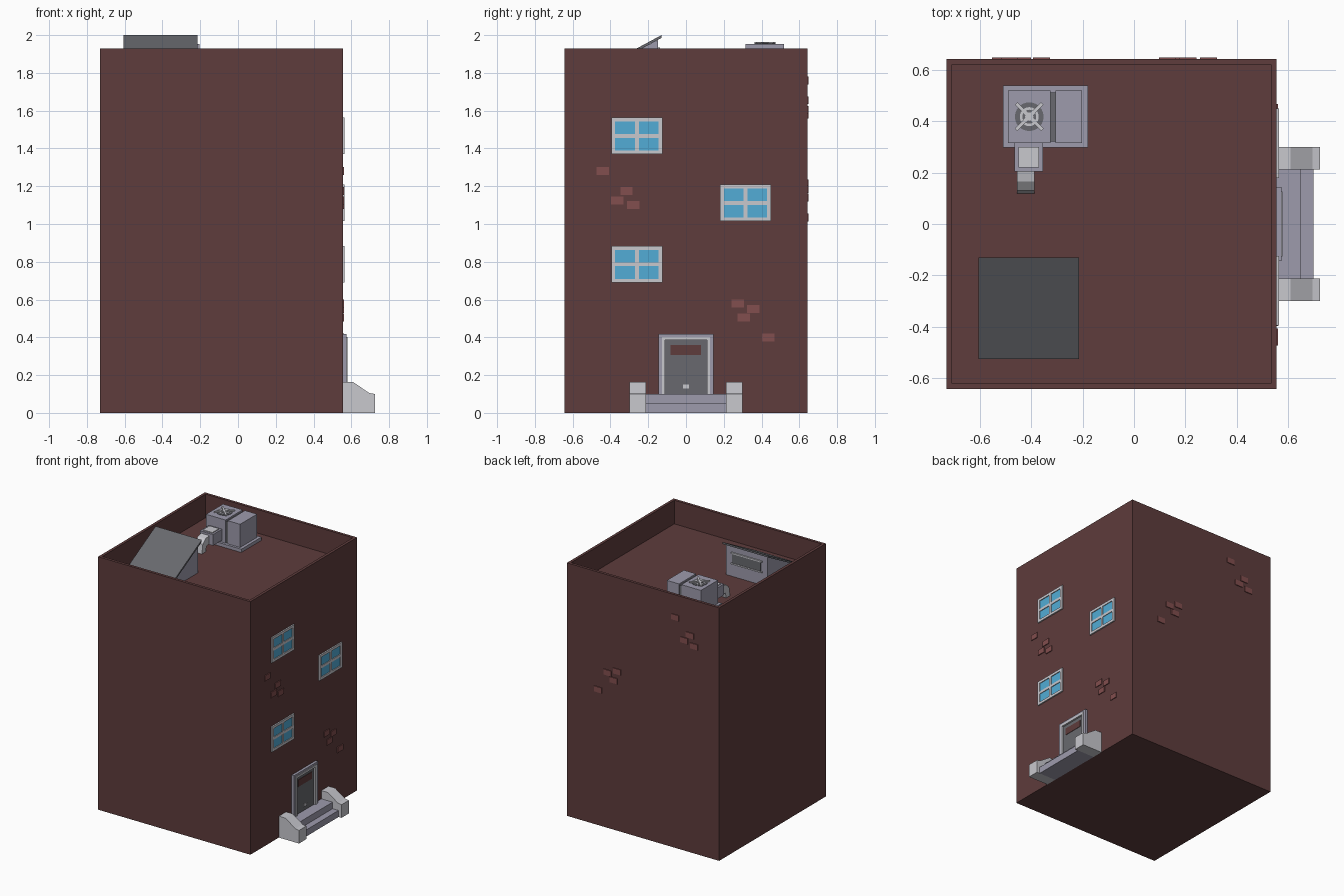
import bpy, bmesh, math
from mathutils import Matrix, Vector

if "Cube" in bpy.data.objects:
    bpy.data.objects.remove(bpy.data.objects["Cube"], do_unlink=True)


def material(name, *srgb):
    m = bpy.data.materials.new(name)
    col = [((c / 255 + 0.055) / 1.055) ** 2.4 for c in srgb] + [1]
    m.diffuse_color = col
    m.use_nodes = True
    m.node_tree.nodes["Principled BSDF"].inputs["Base Color"].default_value = col
    return m


WALL = material("dark brick", 94, 60, 60)
BRICK = material("loose brick", 130, 78, 78)
LIGHT = material("pale stone", 200, 200, 206)
STONE = material("lilac grey", 157, 155, 172)
DARK = material("dark grey", 104, 105, 110)
GLASS = material("blue glass", 82, 172, 214)


def finish(name, bm, mat):
    bmesh.ops.recalc_face_normals(bm, faces=bm.faces)
    me = bpy.data.meshes.new(name)
    bm.to_mesh(me)
    bm.free()
    me.materials.append(mat)
    ob = bpy.data.objects.new(name, me)
    bpy.context.collection.objects.link(ob)
    return ob


def boxes(name, mat, *spans):
    """Each span is (x0, x1, y0, y1, z0, z1)."""
    bm = bmesh.new()
    for x0, x1, y0, y1, z0, z1 in spans:
        mid = Vector((x0 + x1, y0 + y1, z0 + z1)) / 2
        size = Matrix.Diagonal((x1 - x0, y1 - y0, z1 - z0, 1))
        bmesh.ops.create_cube(bm, size=1, matrix=Matrix.Translation(mid) @ size)
    return finish(name, bm, mat)


def extrude(name, mat, profile, offset):
    """Extrude a closed 3D outline along an offset."""
    bm = bmesh.new()
    face = bm.faces.new([bm.verts.new(p) for p in profile])
    new = bmesh.ops.extrude_face_region(bm, geom=[face], use_keep_orig=True)["geom"]
    bmesh.ops.translate(bm, vec=offset, verts=[v for v in new if isinstance(v, bmesh.types.BMVert)])
    return finish(name, bm, mat)


L, R, D, TOP, ROOF = -0.73, 0.555, 0.643, 1.93, 1.75

# Tower with parapet and sunken roof
bm = bmesh.new()
bmesh.ops.create_cube(bm, size=1, matrix=Matrix.Translation(((L + R) / 2, 0, TOP / 2))
                      @ Matrix.Diagonal((R - L, 2 * D, TOP, 1)))
roof = max(bm.faces, key=lambda f: f.calc_center_median().z)
bmesh.ops.inset_region(bm, faces=[roof], thickness=0.03)
well = bmesh.ops.extrude_face_region(bm, geom=[roof])["geom"]
bmesh.ops.translate(bm, vec=(0, 0, ROOF - TOP), verts=[v for v in well if isinstance(v, bmesh.types.BMVert)])
if roof.is_valid:
    bm.faces.remove(roof)
finish("tower", bm, WALL)

# Windows
for i, (y, z) in enumerate([(-0.395, 1.37), (0.18, 1.015), (-0.395, 0.69)]):
    w, h, t = 0.27, 0.193, 0.02
    my, mz = y + w / 2, z + h / 2
    a, b = R - 0.01, R + 0.01
    boxes(f"window_frame_{i}", LIGHT,
          (a, b, y, y + w, z, z + t), (a, b, y, y + w, z + h - t, z + h),
          (a, b, y, y + t, z + t, z + h - t), (a, b, y + w - t, y + w, z + t, z + h - t),
          (a, b, my - t / 2, my + t / 2, z + t, z + h - t),
          (a, b - 0.001, y + t, y + w - t, mz - t / 2, mz + t / 2))
    boxes(f"window_glass_{i}", GLASS, (a, R + 0.004, y + t, y + w - t, z + t, z + h - t))

# Protruding bricks: two scatter patterns, used on the side and the back
high = [(0, 0), (0.125, -0.105), (0.075, -0.155), (0.16, -0.18)]
low = [(0, 0), (0.08, -0.03), (0.03, -0.075), (0.16, -0.18)]
BW, BH, BT = 0.033, 0.021, 0.006
for name, pattern, u, v in (("high", high, -0.44, 1.28), ("low", low, 0.275, 0.58)):
    boxes(f"side_bricks_{name}", BRICK,
          *[(R - BT, R + BT, u + p - BW, u + p + BW, v + q - BH, v + q + BH) for p, q in pattern])
for name, pattern, u, v, s in (("high", high, -0.36, 1.76, -1), ("low", low, 0.13, 1.215, 1)):
    boxes(f"back_bricks_{name}", BRICK,
          *[(u + s * p - BW, u + s * p + BW, D - BT, D + BT, v + q - BH, v + q + BH) for p, q in pattern])


# Doorway: nested frames, panel, window and letter slot
def door_frame(name, mat, half, top, t, x):
    boxes(name, mat, (R - 0.01, x, -half, t - half, 0.1, top), (R - 0.01, x, half - t, half, 0.1, top),
          (R - 0.01, x, t - half, half - t, top - t, top))


door_frame("door_surround", STONE, 0.145, 0.418, 0.022, R + 0.02)
door_frame("door_trim", LIGHT, 0.126, 0.403, 0.016, R + 0.024)
boxes("door_panel", DARK, (R - 0.01, R + 0.01, -0.115, 0.115, 0.1, 0.395))
boxes("door_window", WALL, (R, R + 0.013, -0.083, 0.08, 0.307, 0.36))
boxes("letter_slot", LIGHT, (R, R + 0.016, -0.017, 0.015, 0.13, 0.15))

# Steps and their sloped side walls
boxes("steps", STONE, (R, 0.70, -0.213, 0.213, 0, 0.05), (R, 0.65, -0.213, 0.213, 0.05, 0.1))
cheek = [(R, 0), (0.725, 0), (0.725, 0.1), (0.695, 0.105), (0.61, 0.163), (R, 0.163)]
for side, y in (("right", -0.3), ("left", 0.212)):
    extrude(f"step_wall_{side}", LIGHT, [(x, y, z) for x, z in cheek], (0, 0.088, 0))

# Roof access: wedge hut under a sloped lid, with a slotted back wall
hut = [(-0.5, ROOF), (-0.148, ROOF), (-0.148, 1.975), (-0.5, 1.785)]
extrude("roof_hut", STONE, [(-0.585, y, z) for y, z in hut], (0.35, 0, 0))
lid = [(-0.525, 1.772), (-0.13, 1.985), (-0.13, 2.0), (-0.525, 1.787)]
extrude("roof_hut_lid", DARK, [(-0.605, y, z) for y, z in lid], (0.39, 0, 0))
boxes("roof_hut_slot", DARK, (-0.53, -0.29, -0.15, -0.142, 1.855, 1.925))
boxes("roof_hut_slot_rim", LIGHT, (-0.54, -0.28, -0.15, -0.138, 1.925, 1.935),
      (-0.54, -0.28, -0.15, -0.138, 1.845, 1.855))

# Air conditioning unit
boxes("cooler_base", STONE, (-0.51, -0.18, 0.297, 0.54, ROOF, 1.775))
boxes("cooler_cabinets", STONE, (-0.49, -0.325, 0.315, 0.52, 1.775, 1.952),
      (-0.305, -0.203, 0.315, 0.52, 1.775, 1.952))
boxes("cooler_gap", DARK, (-0.325, -0.305, 0.322, 0.513, 1.775, 1.94))

# Fan: dark disc, pale ring and crossed bars
FX, FY = -0.408, 0.418


def disc(name, mat, radius, z0, z1):
    bm = bmesh.new()
    bmesh.ops.create_cone(bm, cap_ends=True, segments=24, radius1=radius, radius2=radius, depth=z1 - z0,
                          matrix=Matrix.Translation((FX, FY, (z0 + z1) / 2)))
    finish(name, bm, mat)


disc("fan_well", DARK, 0.056, 1.94, 1.955)
disc("fan_ring", LIGHT, 0.037, 1.95, 1.957)
disc("fan_ring_gap", DARK, 0.027, 1.95, 1.958)
disc("fan_hub", LIGHT, 0.016, 1.95, 1.96)
bars = boxes("fan_guard", LIGHT, (-0.072, 0.072, -0.007, 0.007, 0, 0.008),
             (-0.007, 0.007, -0.072, 0.072, 0, 0.0075))
bars.location = (FX, FY, 1.955)
bars.rotation_euler.z = math.radians(45)

# Duct running down to the roof
boxes("duct_box", STONE, (-0.465, -0.355, 0.205, 0.315, 1.79, 1.875))
boxes("duct_cap", LIGHT, (-0.45, -0.37, 0.22, 0.3, 1.87, 1.881))
duct = [(0.21, 1.86), (0.165, 1.85), (0.13, 1.82), (0.118, ROOF), (0.165, ROOF), (0.175, 1.79), (0.21, 1.8)]
extrude("duct_elbow", LIGHT, [(-0.455, y, z) for y, z in duct], (0.067, 0, 0))
